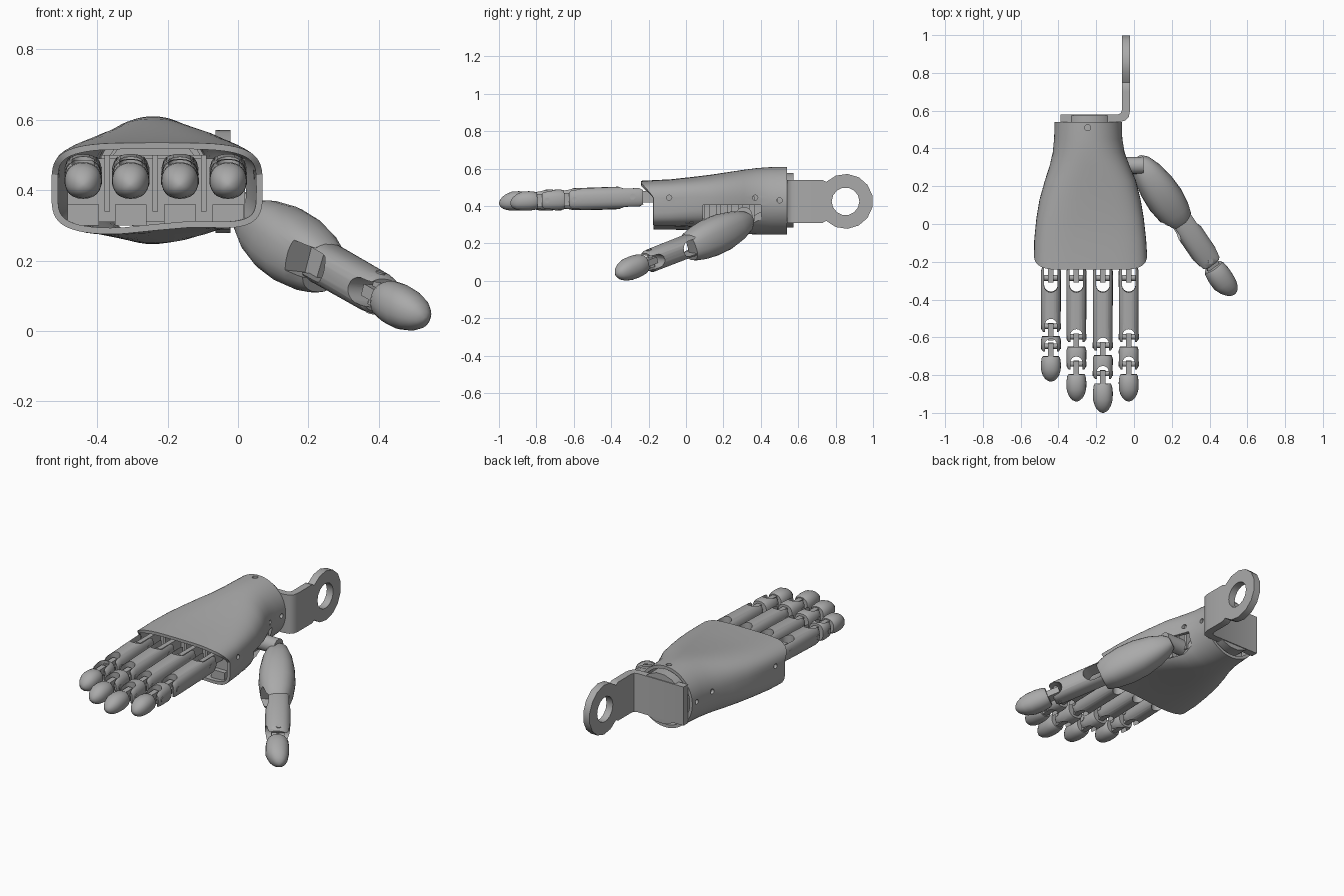
import bpy, bmesh, math
from mathutils import Vector, Matrix

cube = bpy.data.objects.get("Cube")
if cube:
    bpy.data.objects.remove(cube, do_unlink=True)

grey = bpy.data.materials.new("mid_grey")
grey.use_nodes = True
grey.diffuse_color = (0.4, 0.4, 0.4, 1)
grey.node_tree.nodes["Principled BSDF"].inputs["Base Color"].default_value = (0.4, 0.4, 0.4, 1)

parts = []


# Shared builders
def skin(name, rings, caps=True, frame=None):
    bm = bmesh.new()
    loops = [[bm.verts.new(p) for p in ring] for ring in rings]
    n = len(loops[0])
    for a, b in zip(loops, loops[1:]):
        for i in range(n):
            j = (i + 1) % n
            bm.faces.new((a[i], a[j], b[j], b[i]))
    if caps:
        bm.faces.new(loops[0])
        bm.faces.new(loops[-1])
    bmesh.ops.recalc_face_normals(bm, faces=bm.faces)
    mesh = bpy.data.meshes.new(name)
    bm.to_mesh(mesh)
    bm.free()
    if frame:
        mesh.transform(frame)
    mesh.materials.append(grey)
    obj = bpy.data.objects.new(name, mesh)
    bpy.context.collection.objects.link(obj)
    parts.append(obj)
    return obj


def prism(name, outline, lo, hi, axis, frame=None):
    def ring(w):
        return [tuple(p[:axis]) + (w,) + tuple(p[axis:]) for p in outline]
    return skin(name, [ring(lo), ring(hi)], True, frame)


def box(name, x0, x1, y0, y1, z0, z1, frame=None):
    return prism(name, [(x0, y0), (x1, y0), (x1, y1), (x0, y1)], z0, z1, 2, frame)


def arc(u, v, r, start, end, n):
    return [(u + r * math.cos(math.radians(start + (end - start) * i / n)),
             v + r * math.sin(math.radians(start + (end - start) * i / n))) for i in range(n + 1)]


def rod(name, u, v, r, lo, hi, axis, n=16, frame=None):
    return prism(name, arc(u, v, r, 0, 360, n)[:-1], lo, hi, axis, frame)


def oval(y, w, h, power=2.0, cx=0.0, cz=0.0, n=24):
    ring = []
    for i in range(n):
        c, s = math.cos(math.tau * i / n), math.sin(math.tau * i / n)
        ring.append((cx + w * math.copysign(abs(c) ** (2 / power), c), y,
                     cz + h * math.copysign(abs(s) ** (2 / power), s)))
    return ring


def apply(obj, mod):
    bpy.context.view_layer.objects.active = obj
    bpy.ops.object.modifier_apply(modifier=mod.name)


def cut(obj, *cutters):
    for cutter in cutters:
        cutter.hide_render = True
        mod = obj.modifiers.new("cut", "BOOLEAN")
        mod.operation, mod.solver, mod.object = "DIFFERENCE", "EXACT", cutter
        apply(obj, mod)
        parts.remove(cutter)
        bpy.data.objects.remove(cutter, do_unlink=True)


def frame_to(a, b, up):
    y = (b - a).normalized()
    x = y.cross(Vector(up)).normalized()
    m = Matrix((x, y, x.cross(y))).transposed().to_4x4()
    m.translation = a
    return m


# Hollow palm shell: y, x range, z range, squareness, underside hollow
stations = [(-.175, -.53, .07, .272, .535, 4, .022), (-.08, -.528, .064, .27, .543, 3.8, .022),
            (.03, -.517, .052, .268, .555, 3.4, .018), (.13, -.5, .035, .262, .567, 3, .012),
            (.23, -.472, .01, .256, .582, 2.7, .005), (.31, -.446, -.024, .251, .594, 2.4, 0),
            (.38, -.43, -.05, .248, .603, 2.2, 0), (.45, -.423, -.062, .247, .608, 2.1, 0),
            (.54, -.42, -.064, .247, .61, 2, 0)]
rings = []
for k, (y, x0, x1, z0, z1, power, hollow) in enumerate(stations):
    ring = []
    for x, _, z in oval(y, (x1 - x0) / 2, (z1 - z0) / 2, power, (x0 + x1) / 2, (z0 + z1) / 2, 64):
        if z < .36:
            z += hollow * math.exp(-((x + .13) / .15) ** 2)
        lip = .065 * min(1, max(0, (z - .45) / .075)) if k == 0 else 0
        ring.append((x, y - lip, z))
    rings.append(ring)
shell = skin("palm_shell", rings, caps=False)
wall = shell.modifiers.new("wall", "SOLIDIFY")
wall.thickness, wall.offset = .018, -1
apply(shell, wall)

# Thumb opening and screw holes in the shell
cut(shell, box("opening_cutter", -.08, .2, .09, .4, .3, .405))
for y, z in ((-.09, .445), (.37, .445), (.5, .43)):
    cut(shell, rod("side_hole_cutter", y, z, .014, -.14, .2, 0, 12))
    cut(shell, rod("side_hole_cutter", y, z, .014, -.7, -.4, 0, 12))
cut(shell, rod("top_hole_cutter", -.245, .51, .016, .55, .7, 2, 12))

# Inner frame
box("front_frame", -.485, .02, -.12, .04, .31, .49)
box("rear_frame", -.39, -.1, .03, .45, .33, .5)
for i in range(5):
    box("thumb_rib", -.11, -.07, .1 + i * .06, .125 + i * .06, .32, .45)

# Wrist plate and bent bracket
rod("wrist_plate", -.235, .43, .148, .49, .575, 1, 18)
rod("wrist_collar", -.24, .43, .135, .44, .5, 1, 24)
prism("bracket_bend", [(-.39, .54), (-.075, .54), (-.045, .548), (-.028, .566), (-.022, .595),
                       (-.022, .7), (-.064, .7), (-.064, .605), (-.069, .588), (-.085, .58), (-.39, .58)],
      .31, .54, 2)
arm = prism("bracket_arm", [(.7, .31), (.73, .31)] + arc(.853, .425, .147, -135, 135, 11)
            + [(.73, .54), (.7, .54)], -.064, -.022, 0)
cut(arm, rod("eye_cutter", .853, .425, .074, -.2, .2, 0, 14))


# Jointed digit: forked links with tongues and pins, ending in a rounded tip
def slot(mouth, depth, w, frame):
    turn = 1 if depth < mouth else -1
    curve = arc(0, 0, w, 0, 180, 8)
    return prism("slot_cutter", [(w, mouth)] + [(x, depth + turn * w - turn * y) for x, y in curve]
                 + [(-w, mouth)], -.2, .2, 2, frame)


def digit(name, a, b, up, spans, s=1.0):
    m = frame_to(a, b, up)
    for i, (t0, t1) in enumerate(spans):
        w, h = .053 * s, (.06 - .004 * i) * s
        if i < len(spans) - 1:
            prof = [(t0, .88), (t0 + .02, 1), (t1 - .035, .98), (t1 - .01, .93), (t1, .8)]
            link = skin(f"{name}_link_{i + 1}",
                        [oval(t, w * k, h * k, 2.5) for t, k in prof], True, m)
            cut(link, slot(t1 + .02, t1 - .07, .032 * s, m))
            if i == 0:
                cut(link, slot(t0 - .02, t0 + .13, .036 * s, m))
            nxt = spans[i + 1][0]
            box(f"{name}_tongue_{i + 1}", -.015 * s, .015 * s, t1 - .045, nxt + .02, -.035, .035, m)
            rod(f"{name}_pin_{i + 1}", t1 - .028, 0, .014, -w * 1.01, w * 1.01, 0, 12, m)
        else:
            size = t1 - t0
            prof = [(0, .8, 0), (.08, .92, 0), (.3, 1, 0), (.55, .98, 0), (.75, .82, -.004),
                    (.88, .6, -.007), (.96, .36, -.009), (1, .1, -.01)]
            skin(f"{name}_tip", [oval(t0 + size * t, w * k, h * k, 2.2, 0, drop * s)
                                 for t, k, drop in prof], True, m)
    return m


# Four fingers: x, tip y, and joint positions
fingers = {"little_finger": (-.44, -.835, -.57, -.675), "ring_finger": (-.305, -.94, -.625, -.77),
           "middle_finger": (-.165, -1.0, -.67, -.82), "index_finger": (-.028, -.94, -.625, -.77)}
for name, (x, tip, j1, j2) in fingers.items():
    root = -.23
    digit(name, Vector((x, root, .448)), Vector((x, tip, .424)), (0, 0, 1),
          [(0, root - j1), (root - j1 + .025, root - j2), (root - j2 + .025, root - tip)])
    box(name + "_mount", x - .014, x + .014, -.31, -.1, .42, .48)
    rod(name + "_knuckle_pin", -.285, .45, .016, x - .053, x + .053, 0, 12)
    box(name + "_block", x - .045, x + .045, -.15, -.11, .3, .36)
for x in (-.372, -.235, -.097):
    box("finger_divider", x - .008, x + .008, -.16, -.1, .34, .5)

# Thumb
root, end = Vector((.02, .345, .33)), Vector((.24, .02, .18))
base = skin("thumb_base", [oval(t, w, h, 2.4) for t, w, h in
                           ((0, .03, .03), (.03, .055, .055), (.1, .08, .082), (.19, .096, .1),
                            (.28, .1, .102), (.36, .09, .093), (.41, .076, .08), (.425, .068, .072))],
            True, frame_to(root, end, (0, 0, 1)))
side = (-.8, -.5, .1)
start, finish = Vector((.25, .02, .19)), Vector((.52, -.375, .036))
window = box("window_cutter", -.045, .045, -.06, .12, .02, .25, frame_to(start, finish, side))
cut(base, window)
digit("thumb", start, finish, side, [(-.04, .29), (.315, .507)], 1.15)
rod("thumb_pivot", .31, .35, .045, -.1, .05, 0, 16)

# Smooth the rounded parts, keeping hard edges
bpy.ops.object.select_all(action="DESELECT")
for obj in parts:
    obj.select_set(True)
bpy.context.view_layer.objects.active = parts[0]
bpy.ops.object.shade_smooth_by_angle(angle=math.radians(32))
